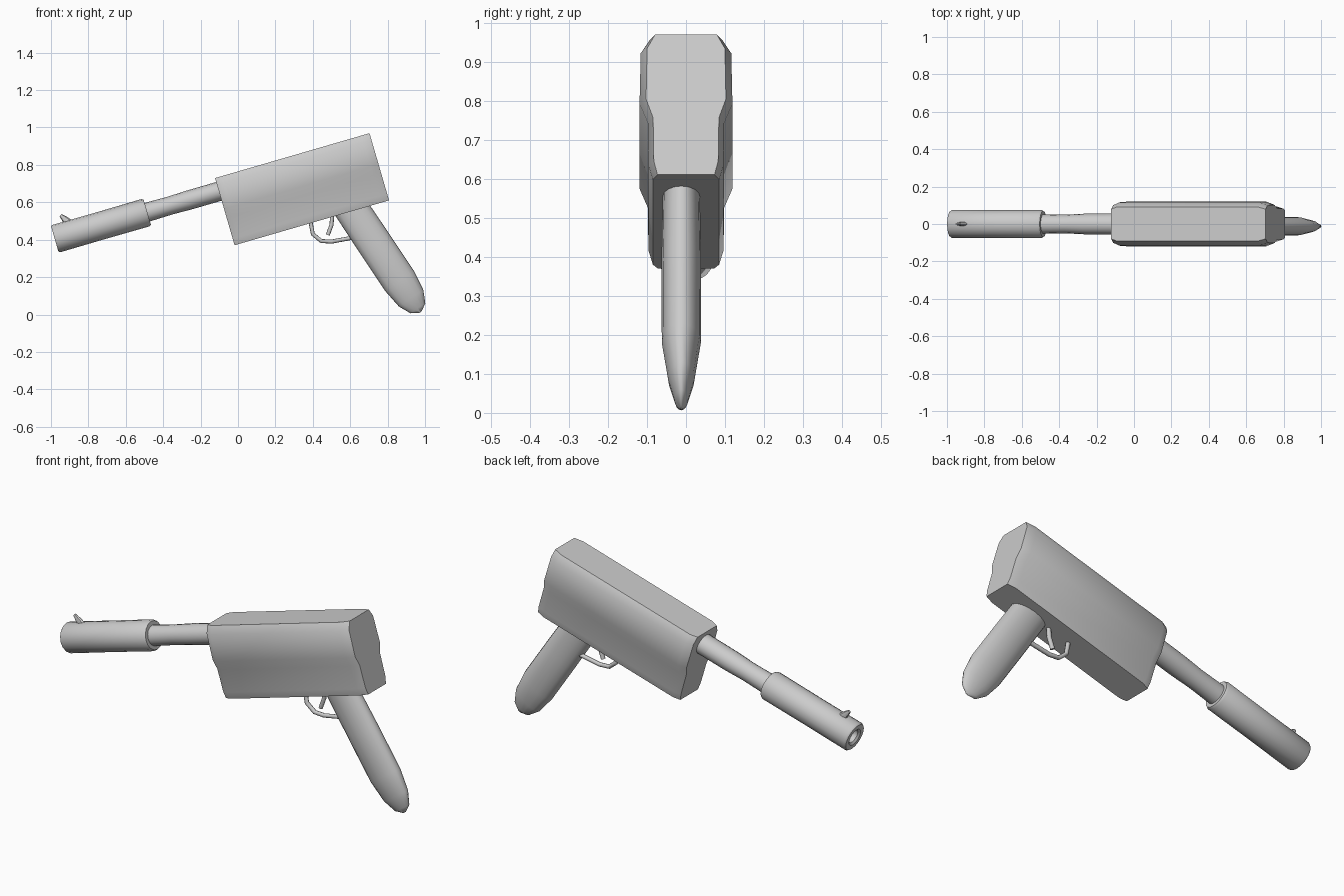
import bpy
import bmesh
import math
from mathutils import Vector

if "Cube" in bpy.data.objects:
    bpy.data.objects.remove(bpy.data.objects["Cube"])

# Single plain grey for every part
GREY = (0.6, 0.6, 0.6, 1)
mat = bpy.data.materials.new("plain grey")
mat.use_nodes = True
mat.diffuse_color = GREY
mat.node_tree.nodes["Principled BSDF"].inputs["Base Color"].default_value = GREY

# Tilted frame shared by the body and barrel
TILT = math.radians(16.2)
CENTRE = Vector((0.3425, 0, 0.67))
ALONG = Vector((math.cos(TILT), 0, math.sin(TILT)))
UP = Vector((-math.sin(TILT), 0, math.cos(TILT)))
SIDE = Vector((0, 1, 0))


def finish(obj, angle):
    obj.data.materials.append(mat)
    bpy.ops.object.select_all(action="DESELECT")
    obj.select_set(True)
    bpy.context.view_layer.objects.active = obj
    bpy.ops.object.shade_smooth_by_angle(angle=math.radians(angle))


def loft(name, rings, angle=40):
    """Bridge equal-sized rings of points and cap both ends."""
    bm = bmesh.new()
    rows = [[bm.verts.new(p) for p in ring] for ring in rings]
    n = len(rows[0])
    for a, b in zip(rows, rows[1:]):
        for i in range(n):
            j = (i + 1) % n
            bm.faces.new((a[i], a[j], b[j], b[i]))
    bm.faces.new(rows[0])
    bm.faces.new(rows[-1])
    bmesh.ops.recalc_face_normals(bm, faces=bm.faces)
    mesh = bpy.data.meshes.new(name)
    bm.to_mesh(mesh)
    bm.free()
    obj = bpy.data.objects.new(name, mesh)
    bpy.context.collection.objects.link(obj)
    finish(obj, angle)
    return obj


def round_loft(name, origin, axis, across, sections, sides=16, angle=40):
    """Elliptical sections: distance along axis, half depth, half width in y."""
    rings = []
    for t, depth, width in sections:
        ring = []
        for i in range(sides):
            a = math.tau * i / sides
            ring.append(origin + axis * t + across * (depth * math.cos(a))
                        + SIDE * (width * math.sin(a)))
        rings.append(ring)
    return loft(name, rings, angle)


def tube(name, points, radius):
    curve = bpy.data.curves.new(name, "CURVE")
    curve.dimensions = "3D"
    curve.bevel_depth = radius
    curve.bevel_resolution = 2
    curve.use_fill_caps = True
    spline = curve.splines.new("POLY")
    spline.points.add(len(points) - 1)
    for p, (x, z) in zip(spline.points, points):
        p.co = (x, 0, z, 1)
    obj = bpy.data.objects.new(name, curve)
    bpy.context.collection.objects.link(obj)
    bpy.ops.object.select_all(action="DESELECT")
    obj.select_set(True)
    bpy.context.view_layer.objects.active = obj
    bpy.ops.object.convert(target="MESH")
    finish(bpy.context.object, 60)


# Body: wide upper half, stepped-in lower half, narrowed ends
half = [(0.092, 0.187), (0.116, 0.15), (0.119, 0.015),
        (0.098, -0.035), (0.096, -0.15), (0.085, -0.187)]
outline = half + [(-y, v) for y, v in reversed(half)]
body_rings = []
for u, scale in ((-0.43, 0.86), (-0.395, 1), (0.385, 1), (0.43, 0.86)):
    body_rings.append([CENTRE + ALONG * u + SIDE * (y * scale) + UP * v
                       for y, v in outline])
loft("body", body_rings, 50)

# Barrel and hollow muzzle sleeve
bore = CENTRE + UP * 0.113
round_loft("barrel", bore, ALONG, UP,
           [(-0.86, 0.052, 0.052), (-0.7, 0.049, 0.05),
            (-0.6, 0.052, 0.055), (-0.4, 0.052, 0.056)])
sleeve = [(-1.26, 0.035), (-1.335, 0.035), (-1.344, 0.045), (-1.344, 0.07),
          (-1.335, 0.076), (-1.1, 0.075), (-0.84, 0.076), (-0.829, 0.07),
          (-0.829, 0.04)]
round_loft("muzzle_sleeve", bore, ALONG, UP, [(t, r, r) for t, r in sleeve])

# Front sight, leaning towards the muzzle
round_loft("front_sight", Vector((-0.895, 0, 0.48)),
           Vector((-0.72, 0, 0.69)), Vector((0.69, 0, 0.72)),
           [(0, 0.024, 0.012), (0.04, 0.018, 0.011), (0.075, 0.008, 0.006)], 8)

# Grip: flattened oval that tapers to a rounded blade at the foot
round_loft("grip", Vector((0.62, -0.012, 0.545)),
           Vector((0.555, 0, -0.832)), Vector((0.832, 0, 0.555)),
           [(-0.06, 0.092, 0.047), (0.2, 0.094, 0.051), (0.44, 0.094, 0.05),
            (0.55, 0.079, 0.034), (0.615, 0.048, 0.017), (0.64, 0.008, 0.003)],
           16, 60)

# Trigger and its guard
tube("trigger_guard", [(0.385, 0.51), (0.4, 0.43), (0.445, 0.393),
                       (0.5, 0.39), (0.62, 0.412)], 0.011)
tube("trigger", [(0.505, 0.55), (0.5, 0.48), (0.48, 0.425)], 0.011)
